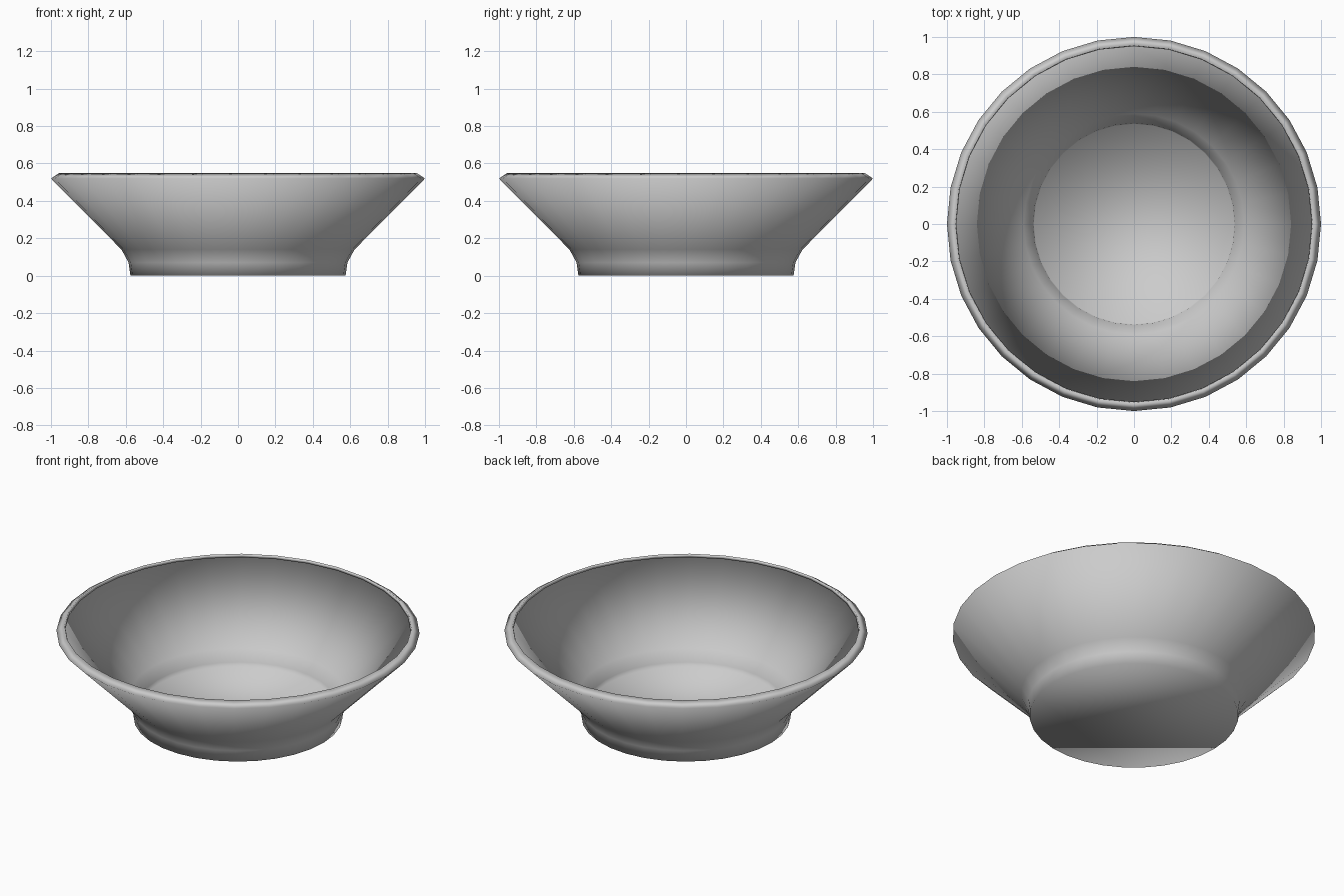
import bpy, bmesh
from math import cos, sin, tau

cube = bpy.data.objects.get("Cube")
if cube:
    bpy.data.objects.remove(cube)

SIDES = 32

# Plain grey glaze
glaze = bpy.data.materials.new("light_grey")
glaze.use_nodes = True
colour = (0.6, 0.6, 0.6, 1)
glaze.diffuse_color = colour
glaze.node_tree.nodes["Principled BSDF"].inputs["Base Color"].default_value = colour


def lathe(name, profile, material):
    """Turn a (radius, height) profile around z and cap both ends."""
    bm = bmesh.new()
    rings = [[bm.verts.new((r * cos(tau * i / SIDES), r * sin(tau * i / SIDES), z))
              for i in range(SIDES)] for r, z in profile]
    for low, high in zip(rings, rings[1:]):
        for i in range(SIDES):
            j = (i + 1) % SIDES
            bm.faces.new((low[i], low[j], high[j], high[i]))
    bm.faces.new(rings[0][::-1])
    bm.faces.new(rings[-1])
    for face in bm.faces:
        face.smooth = True
    mesh = bpy.data.meshes.new(name)
    bm.to_mesh(mesh)
    bm.free()
    mesh.materials.append(material)
    obj = bpy.data.objects.new(name, mesh)
    bpy.context.collection.objects.link(obj)
    return obj


# Foot and flared outside, thin overhanging lip, then the inside down to the floor
outside = [(0.575, 0), (0.585, 0.07), (0.623, 0.14), (1.0, 0.52)]
lip = [(0.955, 0.55), (0.95, 0.53), (0.975, 0.53)]
inside = [(0.59, 0.145), (0.54, 0.085), (0.535, 0.06)]
lathe("bowl", outside + lip + inside, glaze)
